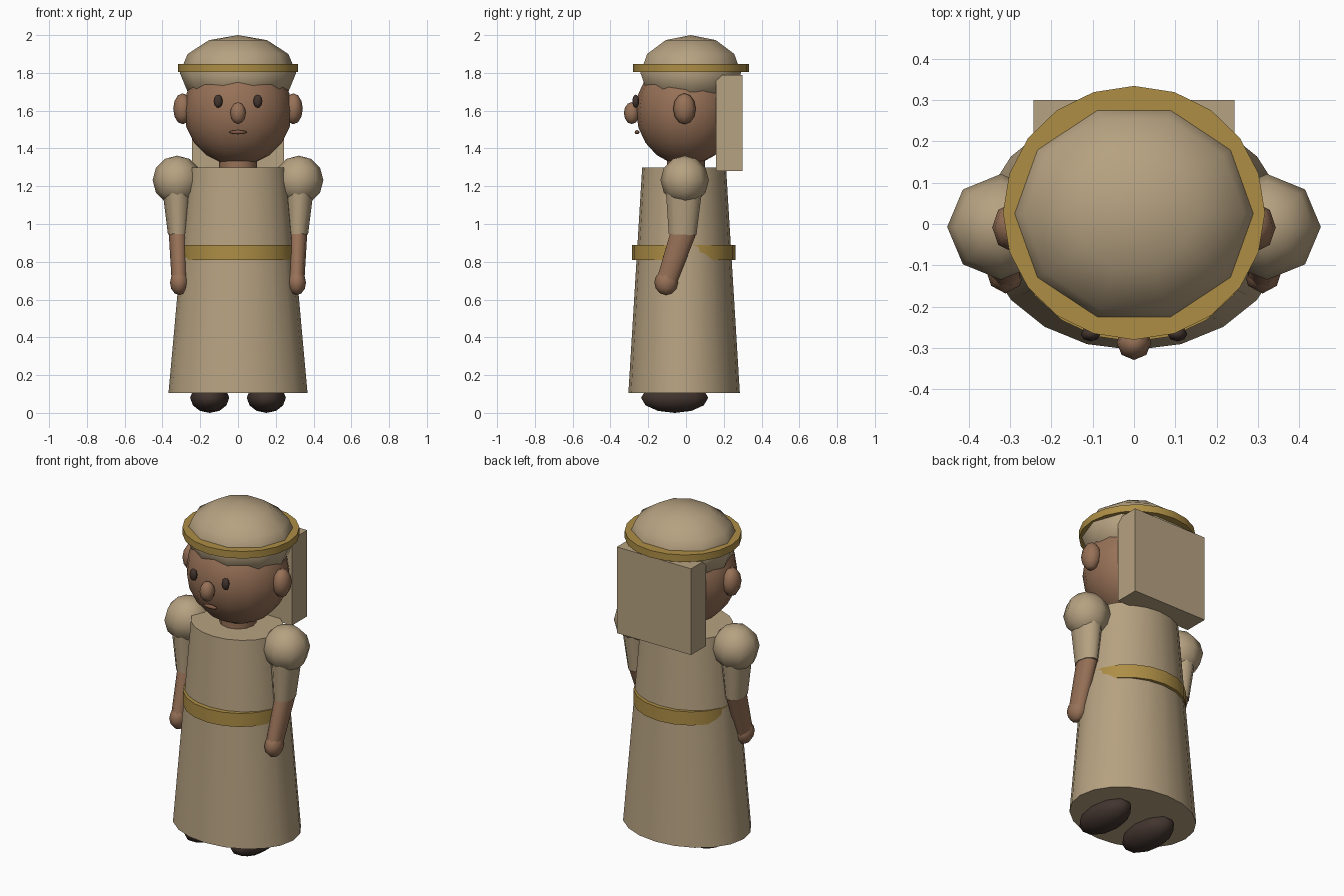
import bpy, bmesh, math
from mathutils import Vector, Matrix

if "Cube" in bpy.data.objects:
    bpy.data.objects.remove(bpy.data.objects["Cube"])


def material(name, rgb):
    m = bpy.data.materials.new(name)
    m.diffuse_color = (*rgb, 1)
    m.use_nodes = True
    m.node_tree.nodes["Principled BSDF"].inputs["Base Color"].default_value = m.diffuse_color
    return m


CLOTH = material("cloth", (0.47, 0.36, 0.22))
GOLD = material("gold", (0.42, 0.27, 0.06))
SKIN = material("skin", (0.31, 0.165, 0.095))
LIPS = material("lips", (0.22, 0.10, 0.06))
DARK = material("dark", (0.055, 0.035, 0.028))


def finish(name, bm, mat, smooth=True):
    bmesh.ops.recalc_face_normals(bm, faces=bm.faces)
    me = bpy.data.meshes.new(name)
    for f in bm.faces:
        f.smooth = smooth and len(f.verts) <= 4
    # keep rims of capped shapes sharp
    for e in bm.edges:
        e.smooth = all(len(f.verts) <= 4 for f in e.link_faces)
    bm.to_mesh(me)
    bm.free()
    me.materials.append(mat)
    ob = bpy.data.objects.new(name, me)
    bpy.context.collection.objects.link(ob)
    return ob


def ellipsoid(name, centre, radii, mat, segs=8, rings=6):
    # lat/long sphere with a vertex on the +x axis
    bm = bmesh.new()
    c, r = Vector(centre), radii
    top = bm.verts.new(c + Vector((0, 0, r[2])))
    bottom = bm.verts.new(c - Vector((0, 0, r[2])))
    loops = []
    for i in range(1, rings):
        t = math.pi * i / rings
        loops.append([bm.verts.new(c + Vector((
            r[0] * math.sin(t) * math.cos(2 * math.pi * j / segs),
            r[1] * math.sin(t) * math.sin(2 * math.pi * j / segs),
            r[2] * math.cos(t)))) for j in range(segs)])
    for j in range(segs):
        k = (j + 1) % segs
        bm.faces.new((top, loops[0][j], loops[0][k]))
        bm.faces.new((bottom, loops[-1][k], loops[-1][j]))
        for a, b in zip(loops, loops[1:]):
            bm.faces.new((a[j], b[j], b[k], a[k]))
    return finish(name, bm, mat)


def tube(name, p0, r0, p1, r1, mat, segs=20):
    # capped elliptical frustum; r0 and r1 are (x, y) radii
    bm = bmesh.new()
    p0, p1 = Vector(p0), Vector(p1)
    rot = Vector((0, 0, 1)).rotation_difference((p1 - p0).normalized()).to_matrix()
    loops = []
    for p, r in ((p0, r0), (p1, r1)):
        loops.append([bm.verts.new(p + rot @ Vector((
            r[0] * math.cos(2 * math.pi * j / segs),
            r[1] * math.sin(2 * math.pi * j / segs), 0))) for j in range(segs)])
    a, b = loops
    for j in range(segs):
        k = (j + 1) % segs
        bm.faces.new((a[j], a[k], b[k], b[j]))
    bm.faces.new(a[::-1])
    bm.faces.new(b)
    return finish(name, bm, mat)


# robe and belt
tube("robe", (0, -0.01, 0.105), (0.368, 0.295), (0, -0.01, 1.3), (0.26, 0.222), CLOTH)
tube("belt", (0, -0.012, 0.81), (0.297, 0.273), (0, -0.012, 0.89), (0.297, 0.273), GOLD)

# neck, head and face
tube("neck", (0, 0, 1.25), (0.1, 0.1), (0, 0, 1.42), (0.1, 0.1), SKIN, 12)
ellipsoid("head", (0, 0, 1.6), (0.287, 0.265, 0.29), SKIN, 16, 10)
ellipsoid("nose", (0, -0.287, 1.587), (0.042, 0.042, 0.058), SKIN)
ellipsoid("mouth", (0, -0.259, 1.486), (0.047, 0.013, 0.011), LIPS)

# cap, its gold band and the cloth hanging behind
ellipsoid("cap", (0, 0.025, 1.8), (0.308, 0.28, 0.2), CLOTH, 10, 6)
tube("cap_band", (0, 0.027, 1.805), (0.317, 0.307), (0, 0.027, 1.847), (0.317, 0.307), GOLD)
bm = bmesh.new()
bmesh.ops.create_cube(bm, size=1, matrix=Matrix.Translation((0, 0.229, 1.535))
                      @ Matrix.Diagonal((0.486, 0.142, 0.51, 1)))
finish("neck_cloth", bm, CLOTH, smooth=False)

# paired parts
for side, s in (("right", 1), ("left", -1)):
    ellipsoid(f"{side}_eye", (s * 0.105, -0.266, 1.65), (0.024, 0.018, 0.035), DARK)
    ellipsoid(f"{side}_ear", (s * 0.293, -0.008, 1.61), (0.05, 0.06, 0.082), SKIN)
    ellipsoid(f"{side}_shoulder", (s * 0.322, -0.007, 1.232), (0.13, 0.128, 0.13), CLOTH)
    tube(f"{side}_sleeve", (s * 0.318, -0.018, 0.945), (0.053, 0.077),
         (s * 0.325, -0.01, 1.22), (0.08, 0.105), CLOTH, 10)
    tube(f"{side}_forearm", (s * 0.31, -0.105, 0.69), (0.041, 0.056),
         (s * 0.318, -0.012, 0.96), (0.049, 0.07), SKIN, 10)
    ellipsoid(f"{side}_hand", (s * 0.311, -0.105, 0.69), (0.049, 0.063, 0.066), SKIN)
    ellipsoid(f"{side}_foot", (s * 0.15, -0.06, 0.08), (0.103, 0.187, 0.08), DARK, 10, 6)
